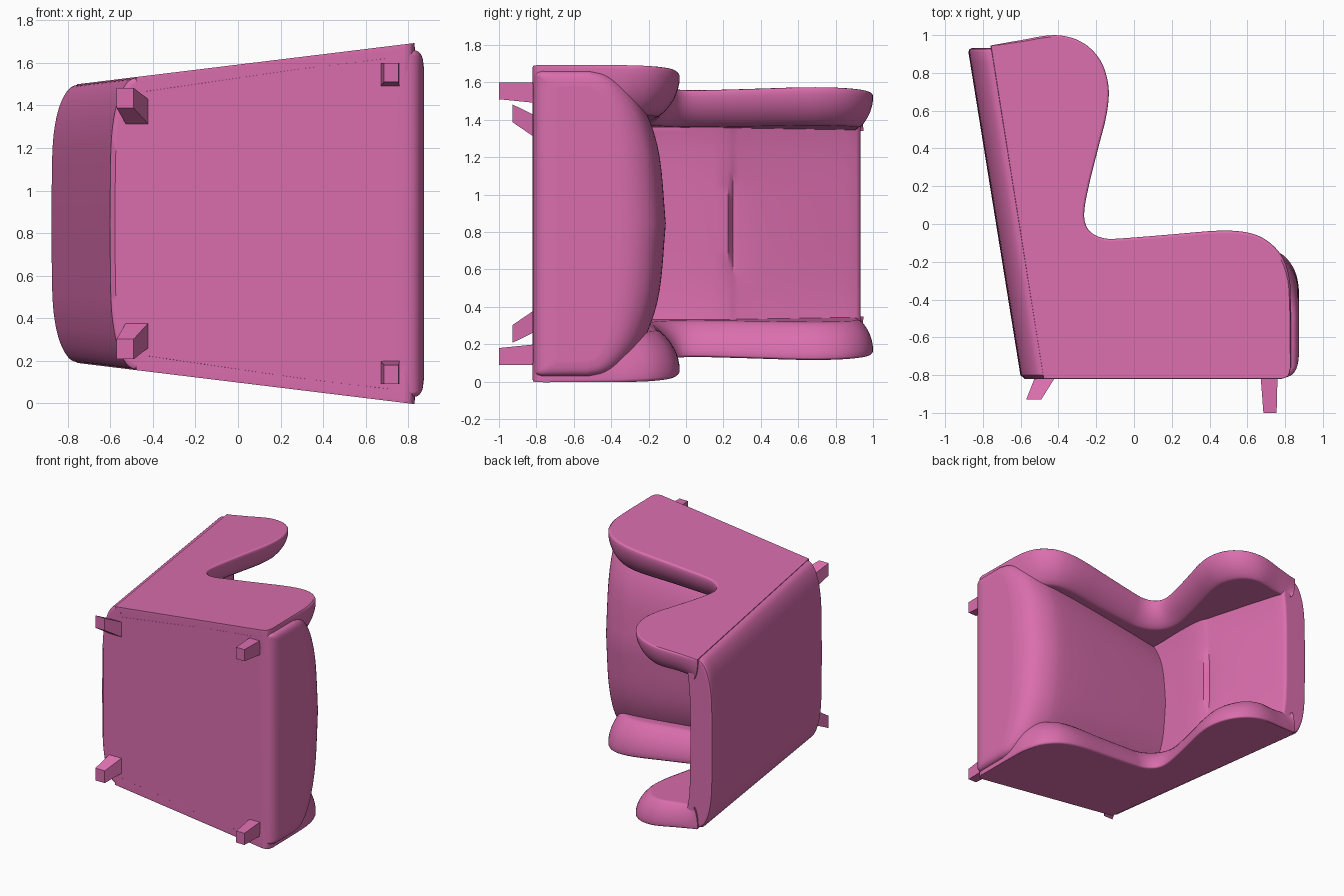
import bpy, bmesh
from mathutils import Vector

if "Cube" in bpy.data.objects:
    bpy.data.objects.remove(bpy.data.objects["Cube"], do_unlink=True)

MID = 0.845  # the chair lies on its side: its width runs along z

pink = bpy.data.materials.new("pink_fabric")
pink.use_nodes = True
PINK = (0.70, 0.155, 0.42, 1)
pink.diffuse_color = PINK
pink.node_tree.nodes["Principled BSDF"].inputs["Base Color"].default_value = PINK


def smooth(points, steps=4):
    """Catmull-Rom curve through tuples of any length."""
    pts = [Vector(p) for p in points]
    pts = [2 * pts[0] - pts[1]] + pts + [2 * pts[-1] - pts[-2]]
    out = []
    for a, b, c, d in zip(pts, pts[1:], pts[2:], pts[3:]):
        for i in range(steps):
            t = i / steps
            out.append(b + 0.5 * t * (c - a + t * (2*a - 5*b + 4*c - d + t * (3*(b - c) + d - a))))
    return out + [pts[-2]]


def half_width(x):
    """Slanted outer plane of the sides."""
    return 0.68 + (x + 0.55) * 0.122


def inner_width(x):
    """Padded inner plane of the sides."""
    return 0.51 + 0.06 * (x + 0.5)


def back_x(y):
    """Raked line of the rear."""
    return -0.6 - 0.28 * (y + 0.81) / 1.74


def loft(name, rings, smooth_shading=True):
    bm = bmesh.new()
    loops = [[bm.verts.new(p) for p in ring] for ring in rings]
    n = len(loops[0])
    for a, b in zip(loops, loops[1:]):
        for i in range(n):
            j = (i + 1) % n
            bm.faces.new((a[i], a[j], b[j], b[i]))
    bm.faces.new(loops[0])
    bm.faces.new(loops[-1])
    bmesh.ops.recalc_face_normals(bm, faces=bm.faces)
    mesh = bpy.data.meshes.new(name)
    bm.to_mesh(mesh)
    bm.free()
    mesh.materials.append(pink)
    ob = bpy.data.objects.new(name, mesh)
    bpy.context.collection.objects.link(ob)
    if smooth_shading:
        bpy.ops.object.select_all(action='DESELECT')
        ob.select_set(True)
        bpy.context.view_layer.objects.active = ob
        bpy.ops.object.shade_smooth_by_angle(angle=0.7)
        ob.modifiers.new("weighted_normals", 'WEIGHTED_NORMAL').keep_sharp = True


def inset_outline(outline, amount):
    """Move each point inward by a share of its own roll width."""
    out = []
    for i, p in enumerate(outline):
        t = (outline[(i + 1) % len(outline)] - outline[i - 1]).to_2d().normalized()
        out.append((p.x + t.y * p.z * amount, p.y - t.x * p.z * amount))
    return out


# Side outline, wing to arm: x, y, width of the padded roll
outline = smooth([
    (-0.76, 0.945, 0.03), (-0.6, 0.973, 0.07), (-0.42, 1.0, 0.08), (-0.28, 0.965, 0.1),
    (-0.18, 0.87, 0.12), (-0.135, 0.73, 0.12), (-0.145, 0.58, 0.12), (-0.19, 0.4, 0.12),
    (-0.235, 0.22, 0.12), (-0.262, 0.08, 0.12), (-0.257, 0.0, 0.12), (-0.22, -0.05, 0.12),
    (-0.15, -0.077, 0.12), (-0.05, -0.075, 0.12), (0.2, -0.055, 0.13), (0.45, -0.035, 0.13),
    (0.6, -0.045, 0.13), (0.7, -0.085, 0.13), (0.78, -0.165, 0.12), (0.82, -0.27, 0.1),
    (0.83, -0.4, 0.06), (0.83, -0.72, 0.02)])
outline += smooth([(0.83, -0.76, 0.01), (0.815, -0.805, 0.01), (0.78, -0.82, 0.01)])
outline += [Vector((back_x(-0.82) + 0.12, -0.82, 0.01))]

# Thin outer rim swelling into the padding: depth share, inset share
ROLL = [(0, 0.12), (0.03, 0.04), (0.07, 0), (0.2, 0.0), (0.38, 0.07), (0.56, 0.2),
        (0.72, 0.38), (0.86, 0.6), (0.95, 0.8), (1, 1)]
for label, side in (("upper", 1), ("lower", -1)):
    rings = []
    for depth, amount in ROLL:
        rings.append([(x, y, MID + side * (half_width(x) * (1 - depth) + inner_width(x) * depth))
                      for x, y in inset_outline(outline, amount)])
    loft("wing_and_arm_" + label, rings)

# Backrest: bowed rear, lumbar pad with a soft crease above it
bow = smooth([(0, 0), (0.5, 0.004), (0.72, 0.018), (0.86, 0.042), (0.95, 0.073), (0.99, 0.105),
              (1, 0.15)])
bow = [(-f, d) for f, d in reversed(bow[1:])] + [tuple(p) for p in bow]
rings = []
for y, front, crease, inset in [
        (-0.82, -0.46, 0, 0.02), (-0.8, -0.46, 0, 0), (-0.2, -0.47, 0, 0), (0.0, -0.465, 0, 0),
        (0.15, -0.47, 0, 0), (0.225, -0.482, 0, 0), (0.25, -0.495, 0.025, 0),
        (0.28, -0.505, 0.012, 0), (0.4, -0.535, 0, 0), (0.65, -0.6, 0, 0),
        (0.85, -0.655, 0, 0), (0.91, -0.675, 0, 0), (0.926, -0.685, 0, 0.008),
        (0.932, -0.7, 0, 0.025)]:
    width = half_width(back_x(y) + 0.12) - 0.001
    ring = [(back_x(y) + d + inset, y, MID + f * (width - inset)) for f, d in bow]
    for i in range(17):
        f = 1 - i / 8
        dent = crease * max(0, 1 - (f / 0.55) ** 4)
        ring.append((front - dent + 0.03 * f ** 4, y, MID + f * 0.56))
    rings.append(ring)
loft("backrest", rings)

# Seat: domed cushion whose front spreads across both arms
dome = smooth([(0, 1), (0.45, 0.955), (0.72, 0.87), (0.88, 0.76), (0.97, 0.63), (1, 0.48)])
dome = [tuple(p) for p in dome] + [(1, 0.25), (1, 0.06), (0.99, 0.02), (0.97, 0)]
section = [(-f, h) for f, h in reversed(dome[1:])] + dome
stations = smooth([  # x, bottom, top, half width
    (-0.5, -0.82, -0.2, 0.63), (-0.1, -0.82, -0.16, 0.69), (0.3, -0.82, -0.125, 0.75),
    (0.58, -0.82, -0.108, 0.785), (0.7, -0.82, -0.122, 0.8), (0.79, -0.815, -0.165, 0.815),
    (0.84, -0.795, -0.225, 0.812), (0.865, -0.75, -0.29, 0.785), (0.874, -0.69, -0.36, 0.73)], 3)
loft("seat", [[(x, low + (top - low) * h, MID + f * w) for f, h in section]
              for x, low, top, w in stations])


# Legs: tapered square posts, the rear pair splayed
def leg(name, side, root, root_size, tip, tip_size):
    rings = []
    for (x, y, off), (sx, sz) in ((root, root_size), (tip, tip_size)):
        rings.append([(x + a * sx / 2, y, MID + side * (off + b * sz / 2))
                      for a, b in ((-1, -1), (1, -1), (1, 1), (-1, 1))])
    loft(name, rings, False)


for label, side in (("upper", 1), ("lower", -1)):
    leg("front_leg_" + label, side, (0.715, -0.8, 0.7), (0.09, 0.11),
        (0.72, -1.0, 0.71), (0.07, 0.09))
    leg("rear_leg_" + label, side, (-0.465, -0.8, 0.515), (0.11, 0.12),
        (-0.53, -0.928, 0.59), (0.08, 0.095))
